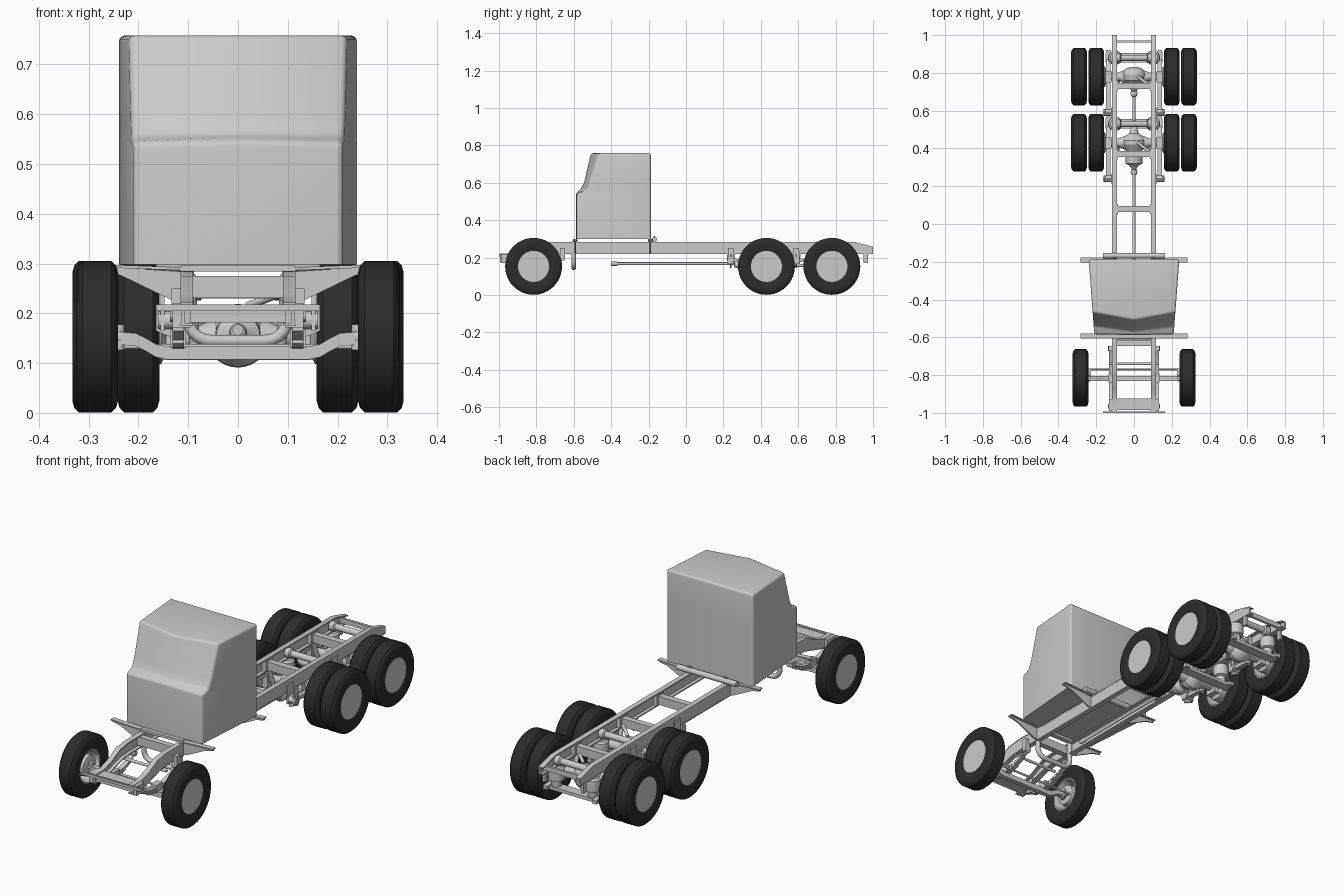
import bpy, bmesh, math
from mathutils import Vector

if "Cube" in bpy.data.objects:
    bpy.data.objects.remove(bpy.data.objects["Cube"])

rubber = bpy.data.materials.new("rubber")
rubber.diffuse_color = (0.025, 0.025, 0.025, 1)
rubber.use_nodes = True
rubber.node_tree.nodes["Principled BSDF"].inputs["Base Color"].default_value = rubber.diffuse_color


def finish(bm, name, mirror=False, mat=None):
    bmesh.ops.recalc_face_normals(bm, faces=bm.faces)
    me = bpy.data.meshes.new(name)
    bm.to_mesh(me)
    bm.free()
    me.shade_smooth()
    me.set_sharp_from_angle(angle=math.radians(32))
    ob = bpy.data.objects.new(name, me)
    bpy.context.collection.objects.link(ob)
    if mirror:
        ob.modifiers.new("mirror", 'MIRROR').use_clip = False
    if mat:
        me.materials.append(mat)
    return ob


def prism(name, pts, a, b, axis='x', mirror=False):
    """Extrude a 2D outline: (y,z) along x, or (x,z) along y."""
    bm = bmesh.new()
    put = (lambda p, t: (t, p[0], p[1])) if axis == 'x' else (lambda p, t: (p[0], t, p[1]))
    A = [bm.verts.new(put(p, a)) for p in pts]
    B = [bm.verts.new(put(p, b)) for p in pts]
    bm.faces.new(A)
    bm.faces.new(B)
    for i in range(len(pts)):
        j = (i + 1) % len(pts)
        bm.faces.new((A[i], A[j], B[j], B[i]))
    return finish(bm, name, mirror)


def strip(line, t):
    """Thicken a polyline downwards into an outline."""
    return list(line) + [(p, q - t) for p, q in reversed(line)]


def box(name, x0, x1, y0, y1, z0, z1, mirror=False):
    return prism(name, [(y0, z0), (y1, z0), (y1, z1), (y0, z1)], x0, x1, 'x', mirror)


def lathe(name, prof, centre, axis='x', mirror=False, mat=None, n=32, closed=False):
    """Revolve (offset, radius) points about an axis through centre."""
    bm = bmesh.new()
    d = Vector({'x': (1, 0, 0), 'y': (0, 1, 0), 'z': (0, 0, 1)}[axis])
    u = Vector((0, 0, 1)) if axis != 'z' else Vector((1, 0, 0))
    v = d.cross(u)
    rings = []
    for o, r in prof:
        rings.append([bm.verts.new(Vector(centre) + d * o + r * (
            u * math.cos(2 * math.pi * k / n) + v * math.sin(2 * math.pi * k / n))) for k in range(n)])
    pairs = list(zip(rings, rings[1:]))
    if closed:
        pairs.append((rings[-1], rings[0]))
    for R, S in pairs:
        for k in range(n):
            bm.faces.new((R[k], R[(k + 1) % n], S[(k + 1) % n], S[k]))
    if not closed:
        bm.faces.new(rings[0])
        bm.faces.new(rings[-1])
    return finish(bm, name, mirror, mat)


def tube(name, pts, r):
    cu = bpy.data.curves.new(name, 'CURVE')
    cu.dimensions = '3D'
    cu.bevel_depth, cu.bevel_resolution, cu.use_fill_caps = r, 3, True
    sp = cu.splines.new('POLY')
    sp.points.add(len(pts) - 1)
    for p, c in zip(sp.points, pts):
        p.co = (*c, 1)
    ob = bpy.data.objects.new(name, cu)
    bpy.context.collection.objects.link(ob)
    return ob


# Cab: lofted horizontal sections with a V-shaped windscreen
bm = bmesh.new()
rows = []
for z, yc, ym in [(.298, -.584, -.588), (.543, -.584, -.588), (.555, -.54, -.568),
                  (.60, -.518, -.545), (.758, -.468, -.508)]:
    xc = .24 - .03 * (-.19 - yc) / .395
    rows.append([bm.verts.new(c) for c in [(.24, -.188, z), (xc, yc, z), (0, ym, z + (.004 if z < .56 and z > .4 else 0)),
                                           (-xc, yc, z), (-.24, -.188, z)]])
for R, S in zip(rows, rows[1:]):
    for k in range(5):
        bm.faces.new((R[k], R[(k + 1) % 5], S[(k + 1) % 5], S[k]))
bm.faces.new(rows[0])
bm.faces.new(rows[-1])
bmesh.ops.recalc_face_normals(bm, faces=bm.faces)
edges = [e for e in bm.edges if e.calc_face_angle(0) > .45 and max(v.co.z for v in e.verts) > .4]
bmesh.ops.bevel(bm, geom=edges, offset=.012, segments=4, profile=.5, affect='EDGES', clamp_overlap=True)
finish(bm, "cab")

# Chassis rails: C channels that drop at the front
top = [(-.995, .222), (-.93, .222), (-.87, .24), (-.80, .275), (-.73, .284), (.90, .284), (1, .258)]
bot = [(-.995, .175), (-.92, .175), (-.85, .195), (-.78, .215), (-.72, .22), (1, .22)]
prism("rail_web", top + bot[::-1], .107, .115, 'x', True)
prism("rail_top_flange", strip(top, .006), .09, .116, 'x', True)
prism("rail_bottom_flange", strip([(y, z + .006) for y, z in bot], .006), .09, .116, 'x', True)

# Crossmembers with flared ends
for y in (.08, .37, .73):
    box("crossmember", -.108, .108, y - .016, y + .016, .23, .272)
    box("crossmember_foot", .085, .108, y - .026, y + .026, .225, .279, True)
box("front_crossmember", -.1, .1, -.985, -.925, .182, .215)
box("front_crossmember_end", .095, .132, -.99, -.93, .172, .22, True)
box("front_mount_strip", -.165, .165, -1, -.993, .205, .218)
box("engine_crossmember", -.108, .108, -.645, -.615, .232, .275)
box("tail_crossmember", -.108, .108, .96, .972, .23, .255)
box("tail_bracket", .1, .114, .95, .972, .172, .225, True)

# Cab support outriggers front and back
web = [(.112, .284), (.24, .292), (.28, .296), (.28, .286), (.235, .276), (.13, .225), (.112, .225)]
for y in (-.592, -.19):
    prism("outrigger_web", web, y - .004, y + .004, 'y', True)
    prism("outrigger_top", strip([(.1, .292), (.24, .297), (.282, .299)], .006), y - .013, y + .013, 'y', True)
box("front_cab_beam", -.115, .115, -.605, -.58, .284, .297)
lathe("rear_cab_bar", [(-.165, .014), (.165, .014)], (0, -.168, .298), n=16)
box("rear_cab_post", .09, .11, -.175, -.165, .28, .315, True)

# Hanging hoop below the front of the cab
hoop = [(.1, .285), (.1, .21)]
hoop += [(.055 + .045 * math.cos(a * math.pi / 10), .19 - .045 * math.sin(a * math.pi / 10)) for a in range(6)]
hoop = hoop + [(-x, z) for x, z in reversed(hoop)]
tube("frame_hoop", [(x, -.6, z) for x, z in hoop], .012)

# Wheels: tyre, dished rim open on the inside, hub
T = [(-.034, .082), (-.041, .105), (-.042, .128), (-.038, .143), (-.029, .152), (.029, .152),
     (.038, .143), (.042, .128), (.041, .105), (.034, .082)]
RIM = [(.035, .001), (.035, .083), (-.034, .083), (-.034, .077), (-.02, .072), (.022, .068), (.022, .001)]
HUB = [(-.036, .03), (-.03, .05), (.02, .055)]
for label, x, y in [("front", .283, -.815), ("mid_inner", .2, .43), ("mid_outer", .291, .43),
                    ("rear_inner", .2, .78), ("rear_outer", .291, .78)]:
    c = (x, y, .153)
    lathe(label + "_tyre", T, c, mirror=True, mat=rubber, n=48, closed=True)
    lathe(label + "_rim", RIM, c, mirror=True, n=48)
    lathe(label + "_drum", HUB, c, mirror=True)

# Front axle, steering and leaf springs
beam = [(0, .133), (.14, .133), (.165, .138), (.185, .15), (.205, .16), (.25, .164)]
prism("front_axle_beam", strip(beam, .026), -.83, -.805, 'y', True)
lathe("kingpin", [(-.026, .012), (.026, .012)], (.24, -.817, .152), 'z', True, n=16)
lathe("front_spindle", [(0, .016), (.04, .013)], (.235, -.817, .153), mirror=True, n=16)
lathe("tie_rod", [(-.238, .005), (.238, .005)], (0, -.77, .133), n=12)
box("steering_arm", .228, .24, -.815, -.765, .128, .138, True)


def leaf(half, drop):
    return [(-.815 + half * t / 5, .152 - drop + .042 * (half / .16 * t / 5) ** 2) for t in range(-5, 6)]


for i, half in enumerate((.16, .13, .08)):
    prism("front_leaf_%d" % i, strip(leaf(half, i * .008), .007), .108, .132, 'x', True)
box("spring_clamp", .104, .136, -.84, -.79, .13, .168, True)
for y in (-.965, -.66):
    lathe("spring_eye", [(-.017, .013), (.017, .013)], (.12, y, .196), mirror=True, n=16)
    box("spring_hanger", .11, .134, y - .013, y + .013, .195, .25 if y > -.9 else .22, True)
tube("damper_pair_bar", [(-.125, -.74, .2), (.125, -.74, .2)], .007)

# Rear tandem axles with air suspension
DIFF = {.43: [(-.135, .015), (-.12, .025), (-.11, .044), (-.075, .046), (-.055, .034), (-.035, .046), (-.01, .062),
              (.012, .062), (.035, .046), (.05, .025), (.085, .014)],
        .78: [(-.075, .015), (-.06, .025), (-.04, .034), (-.02, .058), (.01, .064), (.03, .056), (.045, .038), (.052, .012)]}
for y, prof in DIFF.items():
    lathe("differential", prof, (0, y, .155), 'y', n=28)
    lathe("axle_housing", [(-.2, .019), (-.08, .022), (-.04, .04), (.04, .04), (.08, .022), (.2, .019)],
          (0, y, .153), n=24)
    lathe("brake_drum", [(-.03, .035), (-.02, .055), (.02, .055)], (.175, y, .153), mirror=True)
    # trailing arm, hanger and axle clamp
    arm = [(y - .2, .196), (y - .1, .19), (y, .19), (y + .05, .17), (y + .09, .128), (y + .14, .125)]
    prism("trailing_arm", strip(arm, .018), .124, .148, 'x', True)
    box("axle_clamp", .118, .152, y - .03, y + .03, .115, .2, True)
    prism("arm_hanger", [(y - .215, .262), (y - .165, .262), (y - .172, .165), (y - .208, .165)], .114, .122, 'x', True)
    prism("arm_hanger_outer", [(y - .205, .25), (y - .175, .25), (y - .172, .165), (y - .208, .165)], .148, .156, 'x', True)
    lathe("arm_bush", [(-.024, .018), (.024, .018)], (.137, y - .19, .186), mirror=True, n=16)
    prism("hanger_gusset", [(.108, .218), (.165, .218), (.165, .165), (.118, .145)], y - .194, y - .186, 'y', True)
    # air springs on a lower cross bar
    box("air_spring_bar", -.15, .15, y + .075, y + .125, .106, .122)
    lathe("air_spring", [(-.05, .022), (-.02, .024), (-.015, .036), (.02, .038), (.04, .036), (.048, .026)],
          (.1, y + .1, .17), 'z', True, n=24)
    lathe("cross_tube", [(-.1, .024), (-.075, .024), (-.07, .016), (.07, .016), (.075, .024), (.1, .024)],
          (0, y + .1, .25), n=20)
    # dampers and torque rod
    tube("damper_l", [(-.085, y - .02, .12), (-.095, y - .06, .25)], .011)
    tube("damper_r", [(.085, y - .02, .12), (.095, y - .06, .25)], .011)
    tube("torque_rod", [(.02, y, .215), (.085, y - .05, .24)], .008)

# Driveline
lathe("drive_shaft", [(-.4, .011), (-.37, .011), (-.365, .008), (.29, .008)], (0, 0, .167), 'y', n=14)
lathe("inter_axle_shaft", [(.5, .008), (.71, .008)], (0, 0, .158), 'y', n=14)
for y in (.275, .53, .69):
    lathe("shaft_joint", [(-.018, .006), (-.012, .015), (0, .018), (.012, .015), (.018, .006)], (0, y, .162), 'y', n=16)
